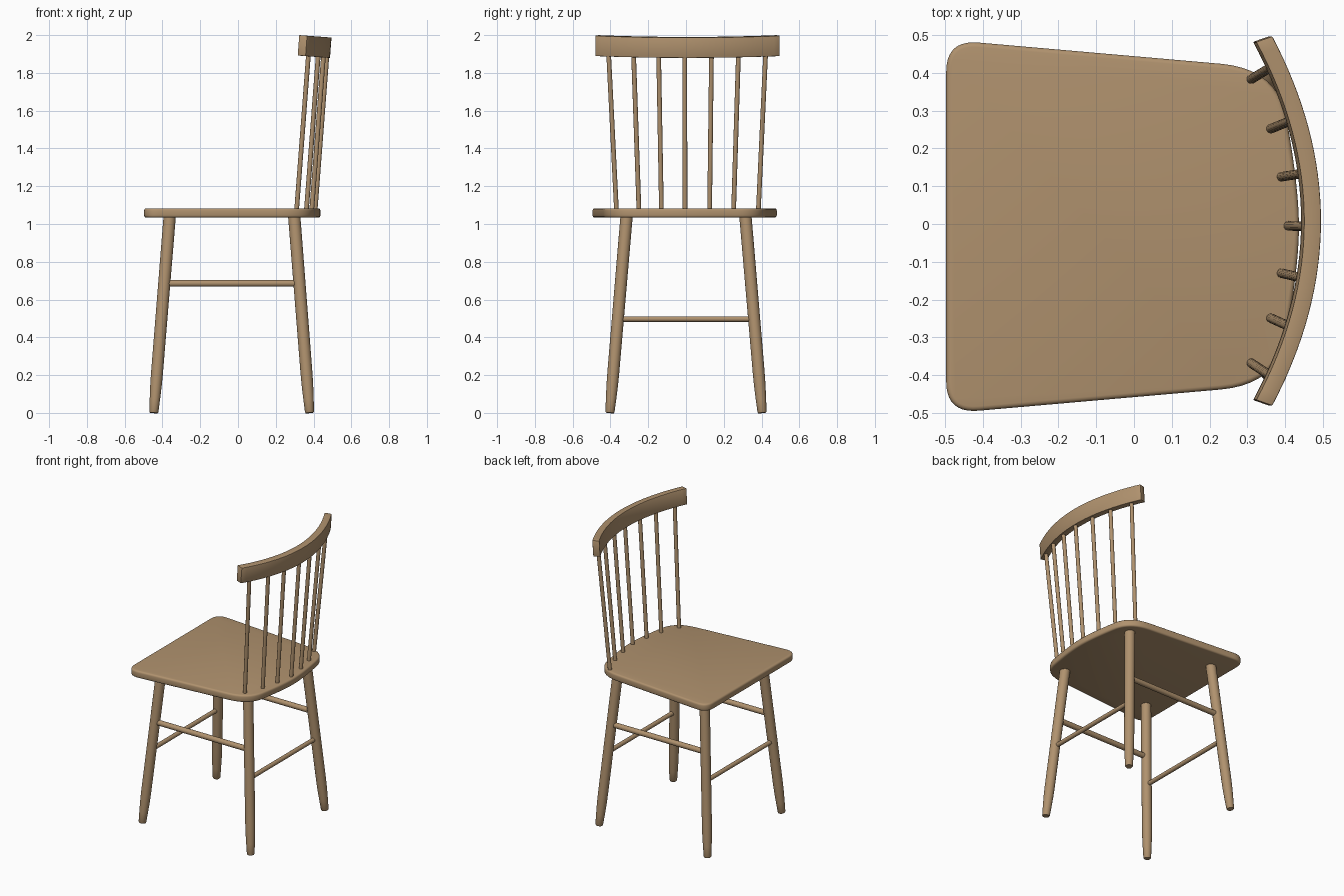
import bpy, bmesh, math
from mathutils import Vector

if "Cube" in bpy.data.objects:
    bpy.data.objects.remove(bpy.data.objects["Cube"])

wood = bpy.data.materials.new("light_wood")
wood.diffuse_color = (0.434, 0.287, 0.156, 1)
wood.use_nodes = True
wood.node_tree.nodes["Principled BSDF"].inputs["Base Color"].default_value = wood.diffuse_color


def finish(name, bm, bevel=0.0, segments=3):
    bmesh.ops.recalc_face_normals(bm, faces=bm.faces)
    me = bpy.data.meshes.new(name)
    bm.to_mesh(me)
    bm.free()
    me.materials.append(wood)
    ob = bpy.data.objects.new(name, me)
    bpy.context.collection.objects.link(ob)
    bpy.ops.object.select_all(action='DESELECT')
    ob.select_set(True)
    bpy.context.view_layer.objects.active = ob
    if bevel:
        mod = ob.modifiers.new("bevel", 'BEVEL')
        mod.width = bevel
        mod.segments = segments
        mod.limit_method = 'ANGLE'
        mod.angle_limit = math.radians(50)
        bpy.ops.object.modifier_apply(modifier=mod.name)
    bpy.ops.object.shade_smooth_by_angle(angle=math.radians(35))
    return ob


def rod(name, a, b, profile, sides=24):
    """Turned rod from a to b; profile is (fraction along, radius)."""
    a, b = Vector(a), Vector(b)
    d = b - a
    q = d.to_track_quat('Z', 'Y')
    bm = bmesh.new()
    rings = []
    for t, r in profile:
        rings.append([bm.verts.new(a + d * t + q @ Vector(
            (r * math.cos(2 * math.pi * i / sides), r * math.sin(2 * math.pi * i / sides), 0)))
            for i in range(sides)])
    for lo, hi in zip(rings, rings[1:]):
        for i in range(sides):
            j = (i + 1) % sides
            bm.faces.new((lo[i], lo[j], hi[j], hi[i]))
    bm.faces.new(rings[0][::-1])
    bm.faces.new(rings[-1])
    return finish(name, bm)


def curve(p, c, q, n=10):
    p, c, q = Vector(p), Vector(c), Vector(q)
    return [p * (1 - t) ** 2 + c * 2 * t * (1 - t) + q * t * t for t in (i / n for i in range(n + 1))]


# Seat: mirrored outline with rounded corners and a bowed back edge
half = (curve((-0.497, 0.41), (-0.497, 0.495), (-0.41, 0.487))
        + curve((0.23, 0.431), (0.385, 0.417), (0.405, 0.28))
        + curve((0.405, 0.28), (0.4365, 0.1), (0.4365, 0.0))[1:])
outline = half + [Vector((p.x, -p.y)) for p in reversed(half[:-1])]
bm = bmesh.new()
face = bm.faces.new([bm.verts.new((p.x, p.y - 0.007, 1.034)) for p in outline])
top = bmesh.ops.extrude_face_region(bm, geom=[face])
for v in top["geom"]:
    if isinstance(v, bmesh.types.BMVert):
        v.co.z = 1.083
finish("seat", bm, 0.012)

# Splayed legs with tapered feet
leg_profile = [(0, 0.021), (0.005, 0.024), (0.07, 0.0275), (0.14, 0.0305), (0.2, 0.0315), (1, 0.0325)]
legs = {}
for end, x0, x1 in (("front", -0.446, -0.362), ("back", 0.379, 0.298)):
    for side, s in (("right", 1), ("left", -1)):
        a = Vector((x0, s * 0.403, 0))
        b = Vector((x1, s * 0.315, 1.036))
        legs[end, side] = (a, b)
        rod(f"{end}_leg_{side}", a, a.lerp(b, 1.015), leg_profile)


# Stretchers between the legs
def leg_at(key, z):
    a, b = legs[key]
    return a.lerp(b, z / 1.036)


for side in ("right", "left"):
    rod(f"side_stretcher_{side}", leg_at(("front", side), 0.686), leg_at(("back", side), 0.686),
        [(0, 0.018), (1, 0.018)])
for end in ("front", "back"):
    rod(f"{end}_stretcher", leg_at((end, "left"), 0.497), leg_at((end, "right"), 0.497),
        [(0, 0.0145), (1, 0.0145)])

# Back spindles, fanned and leaning backwards
low_y = (-0.368, -0.249, -0.13, -0.005, 0.125, 0.252, 0.383)
high_y = (-0.41, -0.278, -0.145, -0.007, 0.135, 0.278, 0.422)
low_x = (0.31, 0.362, 0.39, 0.408, 0.39, 0.362, 0.31)
for i in range(7):
    rod(f"spindle_{i + 1}", (low_x[i], low_y[i], 1.07), (low_x[i] + 0.064, high_y[i], 1.91),
        [(0, 0.0125), (1, 0.0125)], 16)

# Curved top rail, tilted back with the spindles
bm = bmesh.new()
rings = []
n = 32
for i in range(n + 1):
    t = -1 + 2 * i / n
    ring = []
    for x, y, tall in ((0.45 - 0.127 * t * t, 0.474 * t, 0), (0.495 - 0.129 * t * t, 0.489 * t, 0),
                       (0.495 - 0.129 * t * t, 0.489 * t, 1), (0.45 - 0.127 * t * t, 0.474 * t, 1)):
        z = 1.892 - 0.075 * (x - 0.323) + 0.108 * tall
        ring.append(bm.verts.new((x - 0.008 * (1 - tall), y + 0.008, z)))
    rings.append(ring)
for p, q in zip(rings, rings[1:]):
    for k in range(4):
        m = (k + 1) % 4
        bm.faces.new((p[k], p[m], q[m], q[k]))
bm.faces.new(rings[0])
bm.faces.new(rings[-1])
finish("top_rail", bm, 0.003, 2)
